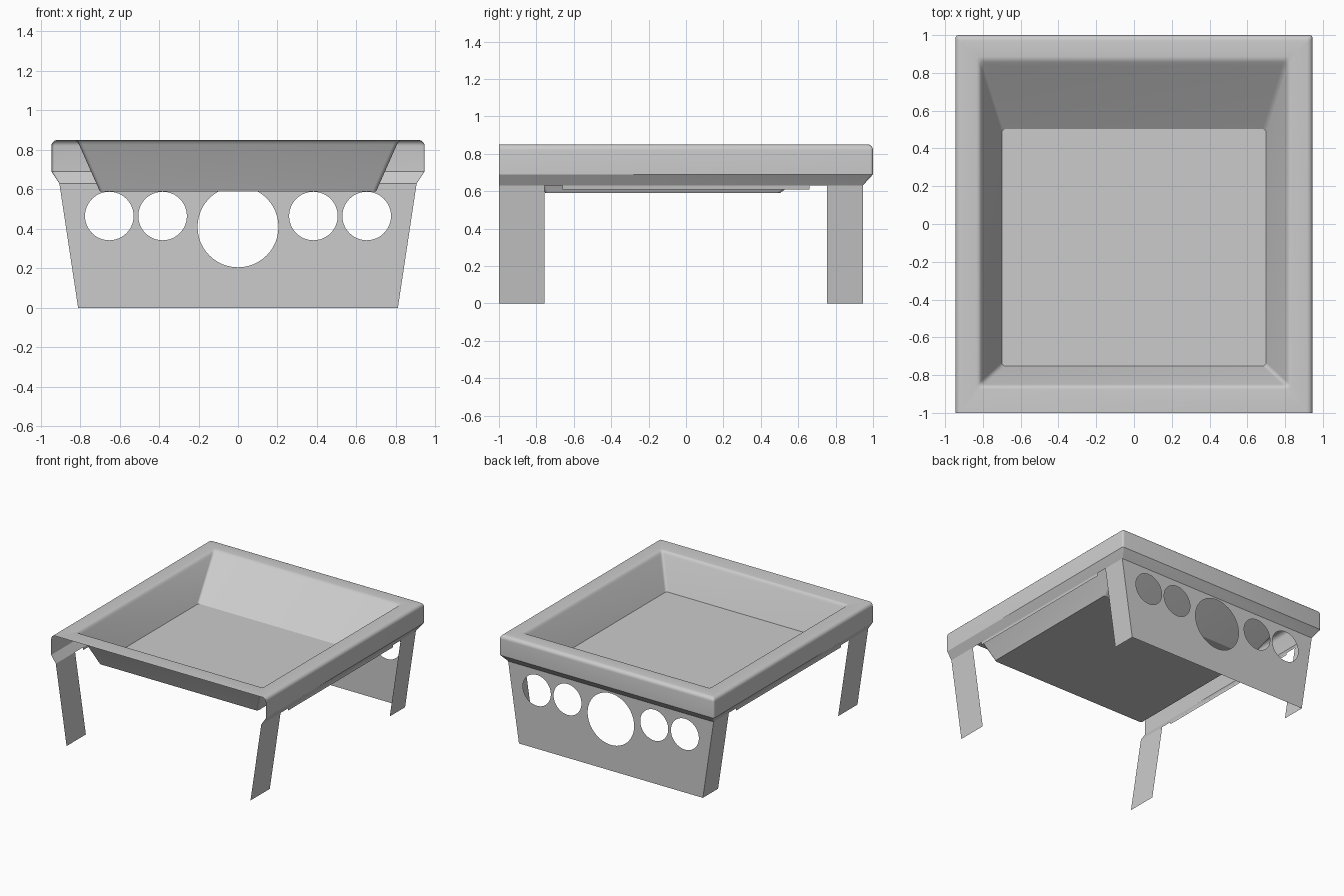
import bpy, bmesh, math

if "Cube" in bpy.data.objects:
    bpy.data.objects.remove(bpy.data.objects["Cube"])

ARC = 5


def finish(name, bm):
    bmesh.ops.remove_doubles(bm, verts=bm.verts, dist=1e-5)
    bmesh.ops.recalc_face_normals(bm, faces=bm.faces)
    mesh = bpy.data.meshes.new(name)
    bm.to_mesh(mesh)
    bm.free()
    ob = bpy.data.objects.new(name, mesh)
    bpy.context.collection.objects.link(ob)
    bpy.ops.object.select_all(action='DESELECT')
    ob.select_set(True)
    bpy.context.view_layer.objects.active = ob
    bpy.ops.object.shade_smooth_by_angle(angle=math.radians(32))
    return ob


def ring(bm, x, y0, y1, z, r_front, r_back):
    """Rounded rectangle, counter-clockwise from the front right corner."""
    verts = []
    for sx, sy, start, r in ((1, -1, -90, r_front), (1, 1, 0, r_back),
                             (-1, 1, 90, r_back), (-1, -1, 180, r_front)):
        cy = y1 - r if sy > 0 else y0 + r
        for i in range(ARC):
            a = math.radians(start + 90 * i / (ARC - 1))
            verts.append(bm.verts.new((sx * (x - r) + r * math.cos(a),
                                       cy + r * math.sin(a), z)))
    return verts


def bridge(bm, a, b, closed=True):
    n = len(a)
    for i in range(n if closed else n - 1):
        j = (i + 1) % n
        bm.faces.new((a[i], a[j], b[j], b[i]))


# Sloped tray, open rim and folded lower edge, as one sheet
bm = bmesh.new()
inner = [ring(bm, x, y0, y1, z, 0.02, 0.02) for x, y0, y1, z in (
    (0.70, -0.752, 0.502, 0.59),
    (0.805, -0.848, 0.840, 0.826),
    (0.813, -0.855, 0.858, 0.840),
    (0.822, -0.863, 0.872, 0.848),
    (0.834, -0.874, 0.886, 0.85))]
outer = []
R = 0.03
for i in range(6):
    a = math.pi / 2 * i / 5
    off = R * (1 - math.sin(a))
    outer.append(ring(bm, 0.945 - off, -1, 1 - off,
                      0.85 - R + R * math.cos(a), 0, 0.015))
outer.append(ring(bm, 0.945, -1, 1, 0.69, 0, 0.015))
outer.append(ring(bm, 0.905, -1, 0.945, 0.63, 0, 0.004))
bm.faces.new(inner[0])
rings = inner + outer[:1]
for a, b in zip(rings, rings[1:]):
    bridge(bm, a, b)
for a, b in zip(outer, outer[1:]):
    bridge(bm, a, b, closed=False)      # front side stays open
finish("tray_and_rim", bm)


def side_x(z):
    return 0.81 + 0.095 * z / 0.63


# Legs and short flanges following the slanted side planes
def side_strip(name, side, y0, y1, z0, z1):
    bm = bmesh.new()
    vs = [bm.verts.new((side * side_x(z), y, z)) for y, z in
          ((y0, z0), (y1, z0), (y1, z1), (y0, z1))]
    bm.faces.new(vs if side > 0 else vs[::-1])
    finish(name, bm)


for side, label in ((-1, "left"), (1, "right")):
    side_strip("front_leg_" + label, side, -1, -0.757, 0, 0.63)
    side_strip("back_leg_" + label, side, 0.753, 0.945, 0, 0.63)
    side_strip("side_flange_" + label, side, -0.66, 0.66, 0.61, 0.63)

# Back panel with five round holes
bm = bmesh.new()


def outline(points):
    vs = [bm.verts.new((x, 0.945, z)) for x, z in points]
    return [bm.edges.new((vs[i], vs[(i + 1) % len(vs)])) for i in range(len(vs))]


edges = outline([(-0.81, 0), (0.81, 0), (0.905, 0.63), (-0.905, 0.63)])
for cx, cz, r in ((0, 0.41, 0.205), (-0.382, 0.465, 0.123), (0.382, 0.465, 0.123),
                  (-0.652, 0.465, 0.123), (0.652, 0.465, 0.123)):
    edges += outline([(cx + r * math.cos(math.tau * i / 48),
                       cz + r * math.sin(math.tau * i / 48)) for i in range(48)])
bmesh.ops.triangle_fill(bm, use_beauty=True, use_dissolve=False, edges=edges,
                        normal=(0, 1, 0))
finish("back_panel", bm)
